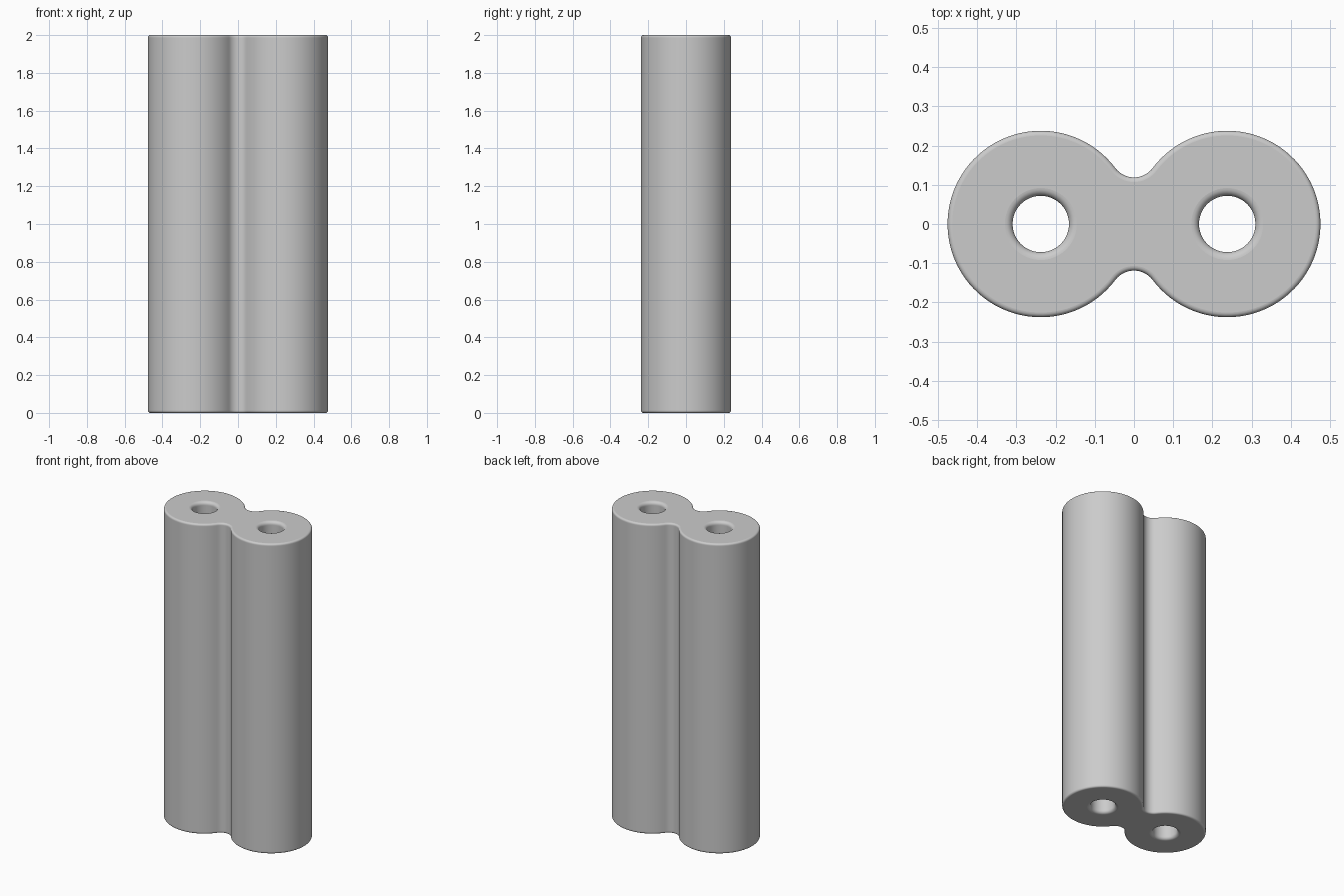
import bpy
import bmesh
from math import sin, cos, pi, atan2, hypot

cube = bpy.data.objects.get("Cube")
if cube:
    bpy.data.objects.remove(cube, do_unlink=True)

HEIGHT = 2.0
LOBE = 0.238        # lobe radius and lobe centre offset
NECK = 0.0595       # radius of the concave blend between the lobes
BLEND_Y = 0.1785    # centre height of that blend
HOLE = 0.072
OUTER_EDGE = 0.012  # rounding of the outer rim
HOLE_EDGE = 0.02    # rounding of the hole rims
STEPS = 6

grey = bpy.data.materials.new("plain_grey")
grey.use_nodes = True
grey.diffuse_color = (0.6, 0.6, 0.6, 1)
grey.node_tree.nodes["Principled BSDF"].inputs["Base Color"].default_value = (0.6, 0.6, 0.6, 1)


def arc(cx, cy, radius, start, end, count):
    """Points along an arc, without its last point."""
    return [(cx + radius * cos(start + (end - start) * i / count),
             cy + radius * sin(start + (end - start) * i / count)) for i in range(count)]


def body_outline(inset):
    """Figure-eight section, shrunk by inset."""
    a = atan2(BLEND_Y, LOBE)
    big, small = LOBE - inset, NECK + inset
    return (arc(LOBE, 0, big, a - pi, pi - a, 72)
            + arc(0, BLEND_Y, small, -a, a - pi, 16)
            + arc(-LOBE, 0, big, a, 2 * pi - a, 72)
            + arc(0, -BLEND_Y, small, pi - a, a, 16))


def hole_outline(side):
    return lambda inset: arc(side * LOBE, 0, HOLE - inset, 0, 2 * pi, 48)


def wall_profile(edge, sign):
    """(inset, z) pairs from bottom rim to top rim, with a support ring by each rim."""
    low = []
    for i in range(STEPS + 1):
        t = i / STEPS * pi / 2
        low.append((sign * edge * (1 - sin(t)), edge * (1 - cos(t))))
    low.append((0, edge + 0.004))
    return low + [(d, HEIGHT - z) for d, z in reversed(low)]


def build_wall(bm, outline, profile):
    """Bridge the stacked rings; return the bottom and top rings."""
    rings = [[bm.verts.new((x, y, z)) for x, y in outline(d)] for d, z in profile]
    for lower, upper in zip(rings, rings[1:]):
        for i in range(len(lower)):
            j = (i + 1) % len(lower)
            bm.faces.new((lower[i], lower[j], upper[j], upper[i])).smooth = True
    return rings[0], rings[-1]


bm = bmesh.new()
# Outer wall and the two through holes
walls = [build_wall(bm, body_outline, wall_profile(OUTER_EDGE, 1))]
for side in (-1, 1):
    walls.append(build_wall(bm, hole_outline(side), wall_profile(HOLE_EDGE, -1)))

# Flat end caps around the holes
for end, direction in ((0, -1), (1, 1)):
    edges = []
    for wall in walls:
        ring = wall[end]
        edges += [bm.edges.get((ring[i - 1], ring[i])) for i in range(len(ring))]
    bmesh.ops.triangle_fill(bm, edges=edges, use_beauty=True, normal=(0, 0, direction))
bmesh.ops.recalc_face_normals(bm, faces=bm.faces[:])

mesh = bpy.data.meshes.new("double_tube_body")
bm.to_mesh(mesh)
bm.free()
mesh.materials.append(grey)
body = bpy.data.objects.new("double_tube_body", mesh)
bpy.context.collection.objects.link(body)
